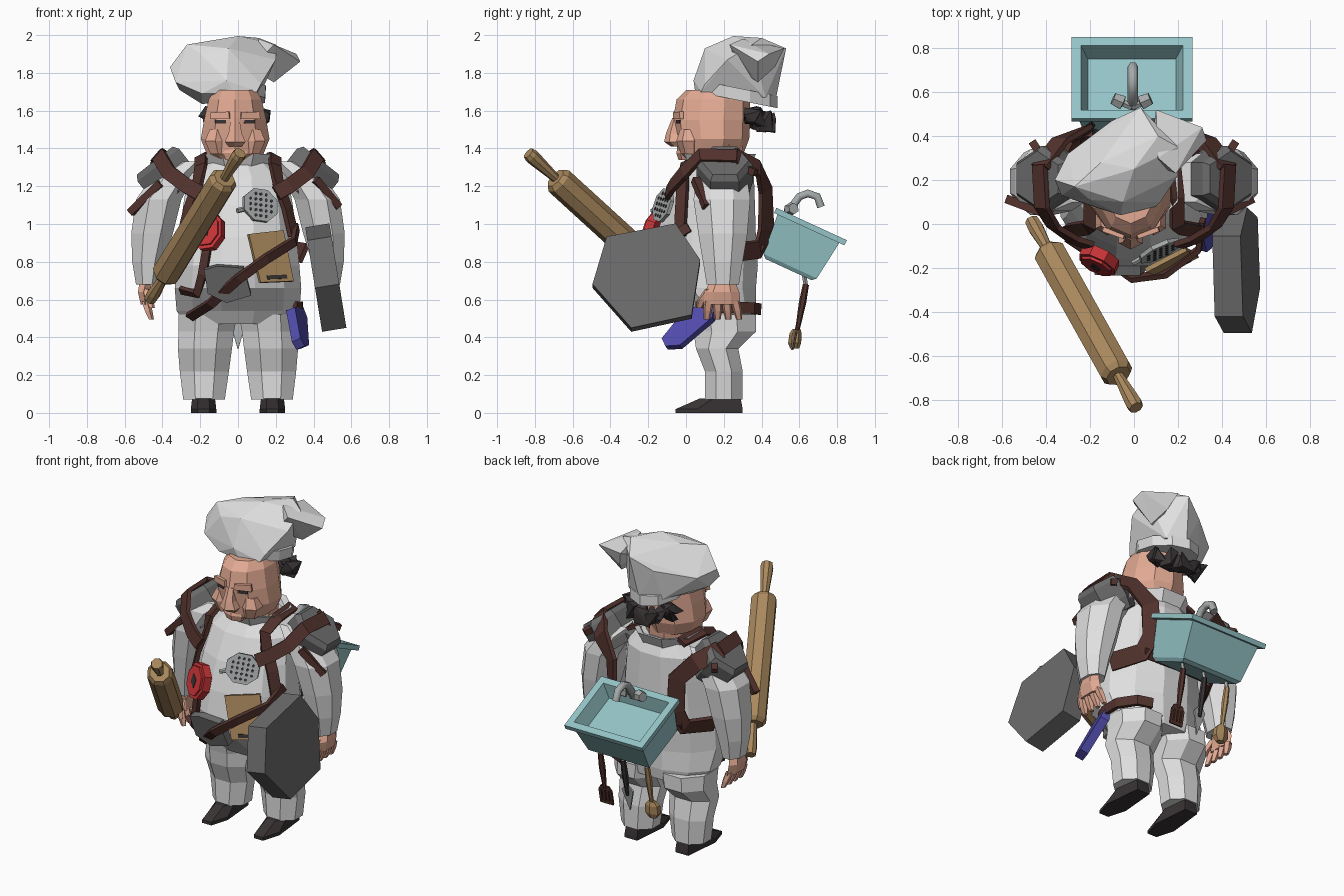
import bpy, bmesh, math, random
from mathutils import Vector as V, Matrix
from mathutils.bvhtree import BVHTree

random.seed(4)
COLOURS = dict(white=(.74, .74, .74), skin=(.76, .40, .29), leather=(.085, .032, .026), wood=(.40, .25, .11),
               iron=(.15, .15, .15), teal=(.30, .55, .57), red=(.58, .035, .04), blue=(.08, .07, .40),
               black=(.04, .033, .034), steel=(.38, .40, .40))
MATS = {}
for key, c in COLOURS.items():
    MATS[key] = bpy.data.materials.new(key)
    MATS[key].diffuse_color = (*c, 1)


def finish(name, bm, mat, mirror=False):
    bmesh.ops.recalc_face_normals(bm, faces=bm.faces)
    me = bpy.data.meshes.new(name)
    bm.to_mesh(me)
    bm.free()
    ob = bpy.data.objects.new(name, me)
    bpy.context.collection.objects.link(ob)
    me.materials.append(MATS[mat])
    if mirror:
        ob.modifiers.new("mirror", 'MIRROR').use_axis[0] = True
    return ob


def skin_rings(name, rings, mat, mirror=False):
    """Close a stack of equal-length point rings into a solid."""
    bm = bmesh.new()
    rows = [[bm.verts.new(p) for p in r] for r in rings]
    n = len(rows[0])
    for a, b in zip(rows, rows[1:]):
        for i in range(n):
            bm.faces.new((a[i], a[(i + 1) % n], b[(i + 1) % n], b[i]))
    bm.faces.new(rows[0])
    bm.faces.new(rows[-1])
    return finish(name, bm, mat, mirror)


def loft(name, rings, mat, n=8, mirror=False, mat4=Matrix(), tilt=0):
    """rings: (cx, cy, z, rx, ry); tilt drops z along +y."""
    k = 1 / math.cos(math.pi / n)
    out = []
    for cx, cy, z, rx, ry in rings:
        row = []
        for i in range(n):
            a = 2 * math.pi * (i + .5) / n
            y = ry * k * math.sin(a)
            row.append(mat4 @ V((cx + rx * k * math.cos(a), cy + y, z - tilt * y)))
        out.append(row)
    return skin_rings(name, out, mat, mirror)


def rod(name, a, b, profile, mat, n=8, mirror=False):
    a, b = V(a), V(b)
    d = b - a
    m = Matrix.Translation(a) @ d.to_track_quat('Z', 'Y').to_matrix().to_4x4()
    return loft(name, [(0, 0, t * d.length, r, r) for t, r in profile], mat, n, mirror, m)


def prism(name, pts, o, u, v, thick, mat, mirror=False):
    u, v, o = V(u).normalized(), V(v).normalized(), V(o)
    w = u.cross(v) * thick
    base = [o + u * x + v * y for x, y in pts]
    return skin_rings(name, [base, [p + w for p in base]], mat, mirror)


def ngon(n, rx, ry):
    return [(rx * math.cos(2 * math.pi * (i + .5) / n), ry * math.sin(2 * math.pi * (i + .5) / n)) for i in range(n)]


def hull(name, pts, mat):
    bm = bmesh.new()
    for p in pts:
        bm.verts.new(p)
    res = bmesh.ops.convex_hull(bm, input=bm.verts)
    bmesh.ops.delete(bm, geom=list({g for g in res["geom_interior"] if isinstance(g, bmesh.types.BMVert)}), context='VERTS')
    return finish(name, bm, mat)


def strap(name, pts, width, mirror=False, centre=(0, .17, 1.0), thick=.025):
    pts = [V(p) for p in pts]
    rings = []
    for i, p in enumerate(pts):
        t = (pts[min(i + 1, len(pts) - 1)] - pts[max(i - 1, 0)]).normalized()
        nrm = p - V(centre)
        nrm = (nrm - t * nrm.dot(t)).normalized()
        s = t.cross(nrm) * width / 2
        rings.append([p - s, p + s, p + s + nrm * thick, p - s + nrm * thick])
    return skin_rings(name, rings, "leather", mirror)


# Torso with overhanging belly
torso = loft("torso", [(0, .19, .47, .28, .17), (0, .17, .54, .325, .20), (0, .105, .66, .335, .265), (0, .095, .78, .325, .285),
                       (0, .105, .93, .31, .265), (0, .13, 1.10, .29, .235), (0, .165, 1.25, .265, .195),
                       (0, .18, 1.34, .16, .14)], "white", 12)
tree = BVHTree.FromPolygons([v.co for v in torso.data.vertices], [p.vertices[:] for p in torso.data.polygons])


def front(x, z, gap=.0):
    """Point and normal on the torso's front."""
    loc, nrm, _, _ = tree.ray_cast(V((x, -2, z)), V((0, 1, 0)))
    return loc + nrm * gap, nrm


def front_plate(name, x, z, pts, thick, mat, gap=.0):
    p, nrm = front(x, z, gap)
    u = (V((1, 0, 0)) - nrm * nrm.x).normalized()
    return prism(name, pts, p, u, nrm.cross(u), thick, mat), p, u, nrm


# Collar and neck
loft("collar", [(0, .18, 1.29, .16, .15), (0, .18, 1.37, .20, .19), (0, .18, 1.36, .165, .155), (0, .18, 1.30, .13, .12)], "white", 8)
loft("neck", [(0, .18, 1.28, .12, .11), (0, .18, 1.42, .13, .12)], "skin", 8)

# Legs with loose knees, and shoes
loft("leg", [(.18, .20, .07, .11, .10), (.178, .20, .22, .13, .10), (.175, .165, .34, .143, .112),
             (.168, .205, .43, .147, .165), (.16, .195, .52, .155, .175)], "white", 8, True)
sole = [(.135, .30), (.225, .30), (.25, .06), (.215, -.055), (.15, -.055), (.115, .06)]
skin_rings("shoe", [[(x, y, 0) for x, y in sole], [(x, y, .02) for x, y in sole],
                    [(.18 + (x - .18) * .9, .29 - (.3 - y) * .62, .075) for x, y in sole]], "black", True)

# Arms and hands
loft("sleeve", [(.25, .19, 1.33, .07, .09), (.33, .19, 1.27, .11, .13), (.42, .19, 1.13, .12, .15), (.455, .195, .95, .11, .13),
                (.475, .195, .80, .085, .105), (.48, .195, .68, .06, .085)], "white", 8, True)
loft("palm", [(.485, .195, .70, .035, .055), (.50, .19, .64, .03, .08), (.49, .19, .575, .025, .085)], "skin", 6, True)
for i in range(4):
    y = .12 + .047 * i
    loft("finger", [(.49, y, .59, .02, .021), (.475, y + .006 * (i - 1), .54, .018, .02), (.46, y + .01 * (i - 1), .495, .012, .014)], "skin", 5, True)
loft("thumb", [(.485, .13, .655, .02, .025), (.47, .085, .60, .018, .02), (.455, .07, .555, .012, .014)], "skin", 5, True)

# Head and face
HX = -.015
loft("head", [(HX, .10, 1.325, .09, .09), (HX, .13, 1.37, .15, .165), (HX, .14, 1.45, .182, .185), (HX, .135, 1.55, .165, .195),
              (HX, .145, 1.66, .14, .185), (HX, .16, 1.71, .11, .15)], "skin", 10)
loft("nose", [(HX, -.05, 1.56, .022, .02), (HX, -.06, 1.48, .035, .04), (HX, -.06, 1.435, .055, .048), (HX, -.045, 1.41, .035, .03)], "skin", 6)
for s in (-1, 1):
    prism("brow", [(-.055, 0), (.055, 0), (.05, .04), (-.05, .035)], (HX + s * .075, -.03, 1.555), (1, s * .35, 0), (0, 0, 1), .022, "skin")
    prism("eye", [(-.03, 0), (.03, 0), (.03, .018), (-.03, .018)], (HX + s * .075, -.036, 1.532), (1, s * .35, 0), (0, 0, 1), .008, "black")
    loft("cheek", [(HX + s * .09, .02, 1.37, .04, .04), (HX + s * .105, .012, 1.44, .055, .055), (HX + s * .095, .015, 1.50, .04, .04)], "skin", 6)
loft("chin", [(HX, -.005, 1.34, .05, .03), (HX, -.005, 1.375, .065, .04), (HX, .0, 1.40, .05, .04)], "skin", 6)
for i in range(9):
    a = math.pi * (.06 + .88 * i / 8)
    c = V((HX + .14 * math.cos(a), .345 + .075 * math.sin(a), 1.57 - .03 * math.sin(a)))
    hull("hair_tuft", [c + V([random.uniform(-.06, .06) for _ in range(3)]) for _ in range(12)], "black")

# Hat: band, puff and drooping lobe
loft("hat_band", [(HX, .275, 1.655, .158, .20), (HX, .275, 1.72, .162, .20)], "white", 10, tilt=.2)
hull("hat_puff", [(-.36, .20, 1.83), (-.33, .13, 1.75), (-.31, .21, 1.71), (-.27, .17, 1.95), (-.30, .32, 1.80), (-.06, .04, 1.76),
                  (-.19, .08, 1.69), (.12, .10, 1.74), (-.05, .10, 1.93), (-.2, .11, 1.9), (.0, .25, 1.995), (.11, .40, 1.985),
                  (-.15, .28, 1.97), (.03, .53, 1.93), (-.1, .47, 1.85), (.2, .22, 1.87), (.2, .35, 1.95), (-.19, .20, 1.635),
                  (.1, .08, 1.70), (-.02, .05, 1.69), (-.13, .42, 1.66), (.11, .42, 1.67), (.0, .475, 1.66)], "white")
hull("hat_lobe", [(.19, .23, 1.95), (.31, .44, 1.90), (.33, .38, 1.86), (.19, .38, 1.75), (.10, .52, 1.93), (.14, .47, 1.83),
                  (.07, .28, 1.82), (.11, .30, 1.98)], "white")

# Shoulder pads with lashing pegs
for s in (-1, 1):
    m = Matrix.Translation((s * .385, .205, 1.265)) @ Matrix.Rotation(s * math.radians(38), 4, 'Y')
    loft("shoulder_pad", [(0, 0, -.12, .12, .115), (0, 0, -.05, .14, .13), (0, 0, .06, .14, .13), (0, 0, .09, .12, .11)], "iron", 6, mat4=m)
rod("pad_peg", (-.41, .05, 1.215), (-.57, .11, 1.06), [(0, .02), (1, .02)], "leather", 4)
rod("pad_peg", (.41, .05, 1.235), (.53, .11, 1.09), [(0, .02), (1, .02)], "leather", 4)
rod("pad_peg_back", (.42, .31, 1.30), (.46, .37, 1.27), [(0, .018), (1, .018)], "leather", 4, True)

# Harness straps
strap("shoulder_strap", [(.20, -.085, 1.16), (.27, -.06, 1.20), (.36, .0, 1.27), (.41, .08, 1.355), (.42, .27, 1.35)], .08, True)
strap("back_harness", [(.42, .25, 1.35), (.33, .37, 1.29), (.225, .41, 1.18), (.215, .415, .97), (.25, .375, .87), (.34, .20, .85)], .105, True)
strap("neck_strap", [(.17, .30, 1.34), (.19, .12, 1.345), (.19, .0, 1.30)] + [front(x, z, .012)[0] for x, z in ((.20, 1.20), (.24, 1.08), (.275, .93))], .065, True)
strap("back_strap", [(.25, .38, .87), (0, .395, .87), (-.25, .38, .87)], .06)
strap("diagonal_strap", [front(x, z, g)[0] for x, z, g in ((.29, .98, .01), (.24, .90, .055), (.12, .81, .055), (0, .73, .06), (-.13, .62, .05), (-.24, .53, .02))], .05)
strap("hanging_strap", [front(x, z, .02)[0] for x, z in ((-.14, .95), (-.155, .84), (-.175, .74), (-.21, .65), (-.28, .66))], .045)
strap("hip_strap", [(.29, .06, .56), (.318, .12, .56), (.32, .24, .56), (.26, .345, .555), (.18, .375, .55)], .06, centre=(0, .17, .56))

# Belly and chest gear
front_plate("cutting_board", .155, .80, [(-.13, .13), (.075, .17), (.135, -.10), (-.06, -.125)], .022, "wood", .022)
front_plate("board_slot", .155, .80, [(-.025, -.085), (.09, -.07), (.095, -.09), (-.02, -.105)], .005, "black", .044)
front_plate("belly_pot", -.06, .69, [(-.12, .08), (-.05, .10), (.09, .09), (.13, -.06), (0, -.10), (-.1, -.05)], .045, "iron")
front_plate("red_timer", -.14, .95, ngon(8, .095, .112), .05, "red", .02)
front_plate("red_timer_face", -.14, .95, ngon(8, .078, .092), .018, "red", .065)
front_plate("timer_mark", -.14, .95, [(-.012, .04), (.025, .01), (.012, -.04), (-.025, -.01)], .004, "black", .083)
_, gp, gu, gn = front_plate("grater", .105, 1.09, ngon(8, .105, .095), .02, "steel", .02)
gv = gn.cross(gu)
for i in range(-2, 3):
    for j in range(-2, 3):
        if abs(i) + abs(j) < 4:
            prism("grater_hole", ngon(6, .009, .009), gp + gn * .02 + gu * i * .03 + gv * j * .03, gu, gv, .003, "black")
rod("grater_handle", gp - gu * .09 - gv * .03, gp - gu * .13 - gv * .045, [(0, .012), (1, .012)], "steel", 6)

# Large pan at the hip
prism("pan", [(-.055, .995), (-.42, .925), (-.495, .67), (-.29, .435), (.03, .505), (.075, .80)], (.515, 0, 0), (0, 1, 0), (-.16, 0, .987), .13, "iron")

# Oven mitt
prism("oven_mitt", [(-.12, .41), (.02, .59), (.17, .59), (.16, .53), (-.02, .37), (-.10, .365)], (.485, 0, 0), (.3, .95, 0), (-.4, 0, .917), .052, "blue")

# Rolling pin
rod("rolling_pin", (.01, -.835, 1.375), (-.465, .015, .6),
    [(0, .03), (.02, .036), (.05, .034), (.17, .022), (.17, .055), (.19, .072), (.82, .072), (.84, .055), (.84, .022), (.96, .034), (1, .03)], "wood", 8)

# Sink on the back with faucet
frame = Matrix(((1, 0, 0, -.01), (0, .909, .418, .665), (0, -.418, .909, 1.0), (0, 0, 0, 1)))
loft("sink", [(0, -.01, -.27, .20, .135), (0, -.01, -.25, .215, .155), (0, -.005, -.03, .245, .18), (0, 0, -.03, .275, .205), (0, 0, 0, .275, .205),
              (0, 0, 0, .232, .162), (0, 0, -.09, .20, .135)], "teal", 4, mat4=frame)
cu = bpy.data.curves.new("faucet", 'CURVE')
cu.dimensions, cu.bevel_depth, cu.bevel_resolution, cu.use_fill_caps = '3D', .024, 1, True
path = [(.535, 1.05), (.56, 1.09), (.60, 1.145), (.645, 1.162), (.695, 1.145), (.715, 1.09)]
sp = cu.splines.new('POLY')
sp.points.add(len(path) - 1)
for p, (y, z) in zip(sp.points, path):
    p.co = (-.005, y, z, 1)
cu.materials.append(MATS["steel"])
bpy.context.collection.objects.link(bpy.data.objects.new("faucet", cu))
for s in (-1, 1):
    rod("tap", frame @ V((0, -.15, .01)), frame @ V((s * .085, -.12, .035)), [(0, .016), (.45, .016), (.5, .032), (1, .026)], "steel", 6)

# Utensils hanging under the sink
HANG = V((0, .2, .98))
for x, mat in ((.16, "leather"), (0, "black"), (-.17, "wood")):
    rod("utensil_hook", (x, .62, .76), (x, .635, .67), [(0, .01), (1, .01)], "steel", 5)
    rod("utensil_handle", (x, .635, .68), (x, .59, .44), [(0, .014), (.4, .017), (1, .01)], mat, 6)
prism("spatula_top", [(-.045, 0), (.045, 0), (.03, .03), (-.03, .03)], (.16, .59, .425), (1, 0, 0), HANG, .012, "leather")
for i in range(4):
    prism("spatula_bar", ngon(4, .012, .065), (.1225 + .025 * i, .582, .385), (1, 0, 0), HANG, .012, "leather")
prism("spatula_tip", [(-.045, 0), (.045, 0), (.045, .02), (-.045, .02)], (.16, .572, .335), (1, 0, 0), HANG, .012, "leather")
prism("trowel_blade", [(0, -.12), (.04, .02), (.015, .05), (-.015, .05), (-.04, .02)], (0, .59, .45), (1, 0, 0), HANG, .012, "steel")
loft("ladle_bowl", [(-.17, .575, .34, .025, .02), (-.17, .575, .37, .045, .03), (-.17, .58, .42, .042, .028), (-.17, .585, .445, .02, .018)], "wood", 6)
